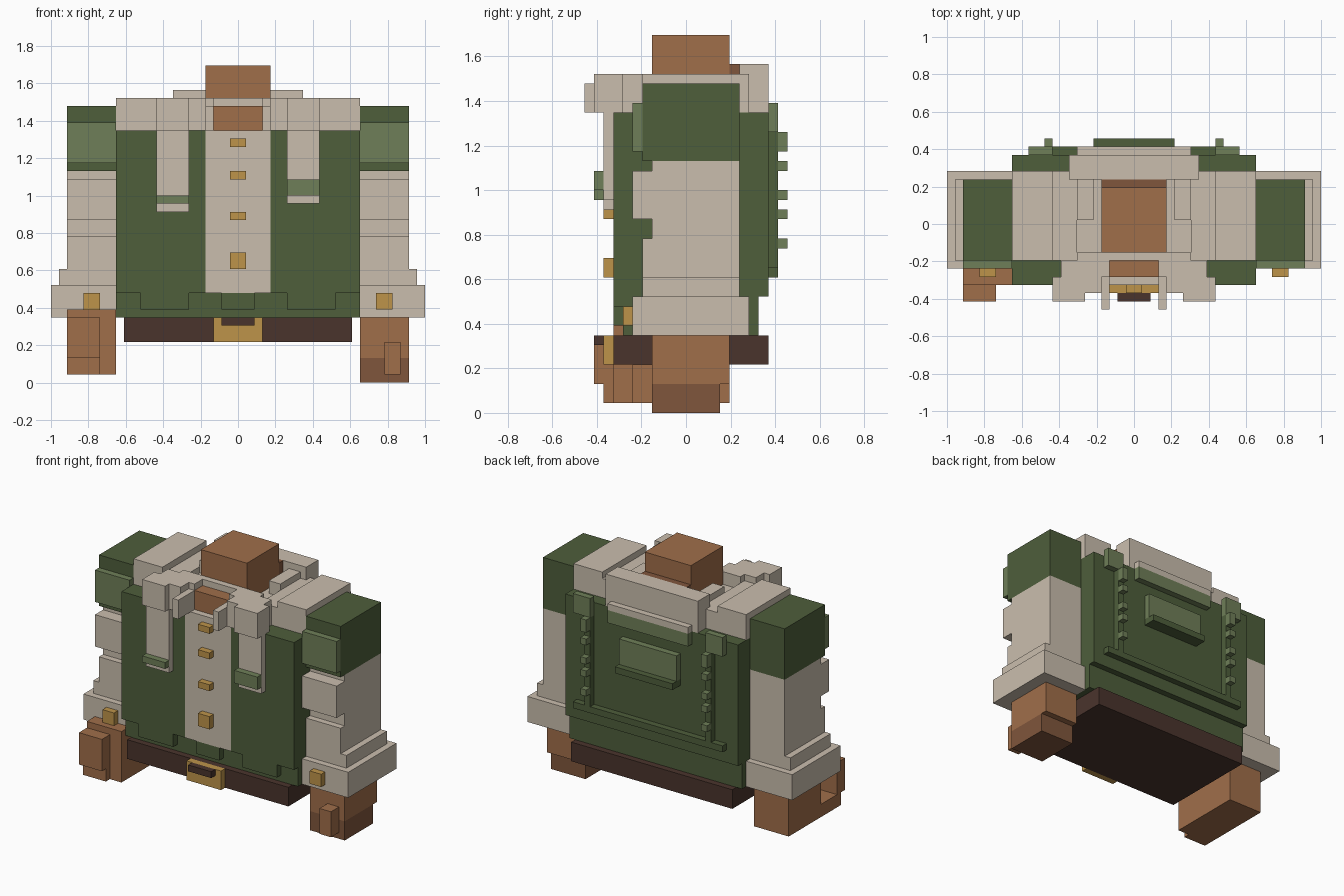
import bpy
import bmesh
from mathutils import Vector

cube = bpy.data.objects.get("Cube")
if cube:
    bpy.data.objects.remove(cube, do_unlink=True)

UNIT = 1 / 23  # size of one block


def material(name, rgb):
    linear = [((c / 255 + 0.055) / 1.055) ** 2.4 for c in rgb] + [1]
    mat = bpy.data.materials.new(name)
    mat.use_nodes = True
    mat.diffuse_color = linear
    for node in mat.node_tree.nodes:
        if node.type == "BSDF_PRINCIPLED":
            node.inputs["Base Color"].default_value = linear
    return mat


cream = material("cream cloth", (202, 190, 174))
green = material("dark green cloth", (78, 94, 59))
light_green = material("light green trim", (111, 127, 88))
skin = material("tan skin", (160, 110, 74))
dark_skin = material("shaded skin", (128, 86, 60))
leather = material("dark brown leather", (74, 52, 44))
gold = material("gold metal", (190, 148, 74))


def part(name, mat, *boxes):
    """One object made of boxes given as (x range, y range, z range) in blocks."""
    bm = bmesh.new()
    for xs, ys, zs in boxes:
        lo = Vector((min(xs), ys[0], zs[0])) * UNIT
        hi = Vector((max(xs), ys[1], zs[1])) * UNIT
        for v in bmesh.ops.create_cube(bm, size=1)["verts"]:
            v.co = [(a + b) / 2 + c * (b - a) for a, b, c in zip(lo, hi, v.co)]
    mesh = bpy.data.meshes.new(name)
    bm.to_mesh(mesh)
    bm.free()
    mesh.materials.append(mat)
    obj = bpy.data.objects.new(name, mesh)
    bpy.context.collection.objects.link(obj)
    return obj


def pair(name, mat, *boxes):
    """The same boxes on the left (+x) and mirrored on the right."""
    part("left_" + name, mat, *boxes)
    part("right_" + name, mat, *[((-xs[0], -xs[1]), ys, zs) for xs, ys, zs in boxes])


# Neck and open throat
part("neck", skin, ((-4, 4), (-3.5, 4.5), (31, 39)))
part("throat", skin, ((-3, 3), (-6.5, -4.5), (31, 34)))
part("nape", dark_skin, ((-4, 4), (4.5, 5.5), (32, 36)))

# Jacket body, front panels and scalloped hem
part("torso", green, ((-15, 15), (-6.5, 7.5), (8, 31)))
part("back_layer", green, ((-15, 15), (7.5, 8.5), (12, 31)))
pair("front_panel", green, ((4, 15), (-7.5, -6.5), (11, 31)))
part("hem", green, *[(xs, (-7.5, -6.5), (9, 11)) for xs in ((-12, -6), (-2, 2), (6, 12))])
part("shirt_front", cream, ((-4, 4), (-7.5, -6.5), (11, 31)))
part("front_buttons", gold,
     *[((-1, 1), (-8.5, -7.5), zs) for zs in ((29, 30), (25, 26), (20, 21), (14, 16))])

# Back frame, panel and studs
part("back_frame_bottom", green, ((-13, 13), (8.5, 9.5), (14, 15)))
pair("back_strap", green, ((10, 11), (8.5, 9.5), (15, 29)))
pair("strap_top", light_green, ((10, 13), (8.5, 9.5), (29, 32)))
pair("strap_studs", light_green,
     *[((10, 11), (9.5, 10.5), zs)
       for zs in ((27, 29), (25, 26), (22, 23), (20, 21), (17, 18))])
part("back_panel", light_green, ((-5, 5), (8.5, 9.5), (23, 27)))
part("back_panel_ledge", green, ((-5, 5), (8.5, 10.5), (22, 23)))
part("back_band", light_green, ((-7, 7), (8.5, 9.5), (29, 31)))

# Yoke and collar
part("yoke", cream, ((-10, 10), (-4.5, 6.5), (31, 33)))
pair("yoke_step", cream, ((7, 10), (-4.5, 6.5), (33, 34)))
pair("shoulder_block", cream, ((10, 15), (-4.5, 6.5), (31, 35)))
pair("neck_bar", cream, ((5, 7), (0.5, 5.5), (33, 35)))
part("front_bar", cream, ((-7, 7), (-4.5, -3.5), (33, 35)))
part("back_collar", cream, ((-8, 8), (5.5, 8.5), (31, 36)),
     ((-7, 7), (8.5, 9.5), (31, 32)))
pair("collar", cream,
     ((3, 9), (-6.5, -4.5), (31, 35)),
     ((4, 10), (-8.5, -6.5), (31, 35)),
     ((6, 10), (-9.5, -8.5), (31, 35)),
     ((3, 4), (-10.5, -6.5), (31, 34)))

# Lapel straps of uneven length
part("left_lapel", cream, ((6, 10), (-8.5, -7.5), (22, 31)))
part("left_lapel_tip", light_green, ((6, 10), (-9.5, -8.5), (23, 25)))
part("right_lapel", cream, ((-10, -6), (-8.5, -7.5), (21, 31)))
part("right_lapel_tip", light_green, ((-10, -6), (-9.5, -8.5), (22, 23)))

# Belt and buckle
part("belt", leather, ((-14, 14), (-7.5, 8.5), (5, 8)))
part("buckle", gold, ((-3, 3), (-8.5, -7.5), (5, 8)))
part("buckle_bar", leather, ((-2, 2), (-9.5, -8.5), (7, 8)))

# Arms
pair("shoulder_cap", green, ((15, 21), (-4.5, 5.5), (26, 34)))
pair("shoulder_band", light_green, ((15, 21), (-5.5, -4.5), (27, 32)))
pair("sleeve", cream,
     ((15, 21), (-3.5, 5.5), (14, 26)),
     ((15, 21), (-4.5, -3.5), (14, 18)),
     ((15, 21), (-5.5, -3.5), (20, 25)))
pair("cuff", cream,
     ((15, 22), (-4.5, 5.5), (12, 14)),
     ((15, 23), (-5.5, 6.5), (8, 12)))
pair("cuff_button", gold, ((17, 19), (-6.5, -5.5), (9, 11)))

# Right hand, curled forward into a grip
part("right_hand", skin,
     ((-21, -15), (-3.5, 4.5), (1, 8)),
     ((-21, -17), (-8.5, -3.5), (1, 3)),
     ((-21, -17), (-9.5, -7.5), (3, 8)),
     ((-21, -15), (-7.5, -5.5), (8, 9)),
     ((-17, -15), (-7.5, -3.5), (1, 8)))

# Left hand, hanging with the thumb forward
part("left_hand", skin, ((15, 21), (-3.5, 4.5), (3, 8)))
part("left_fingers", dark_skin, ((15, 21), (-3.5, 3.5), (0, 3)))
part("left_thumb", skin, ((18, 20), (-5.5, -3.5), (1, 5)))
